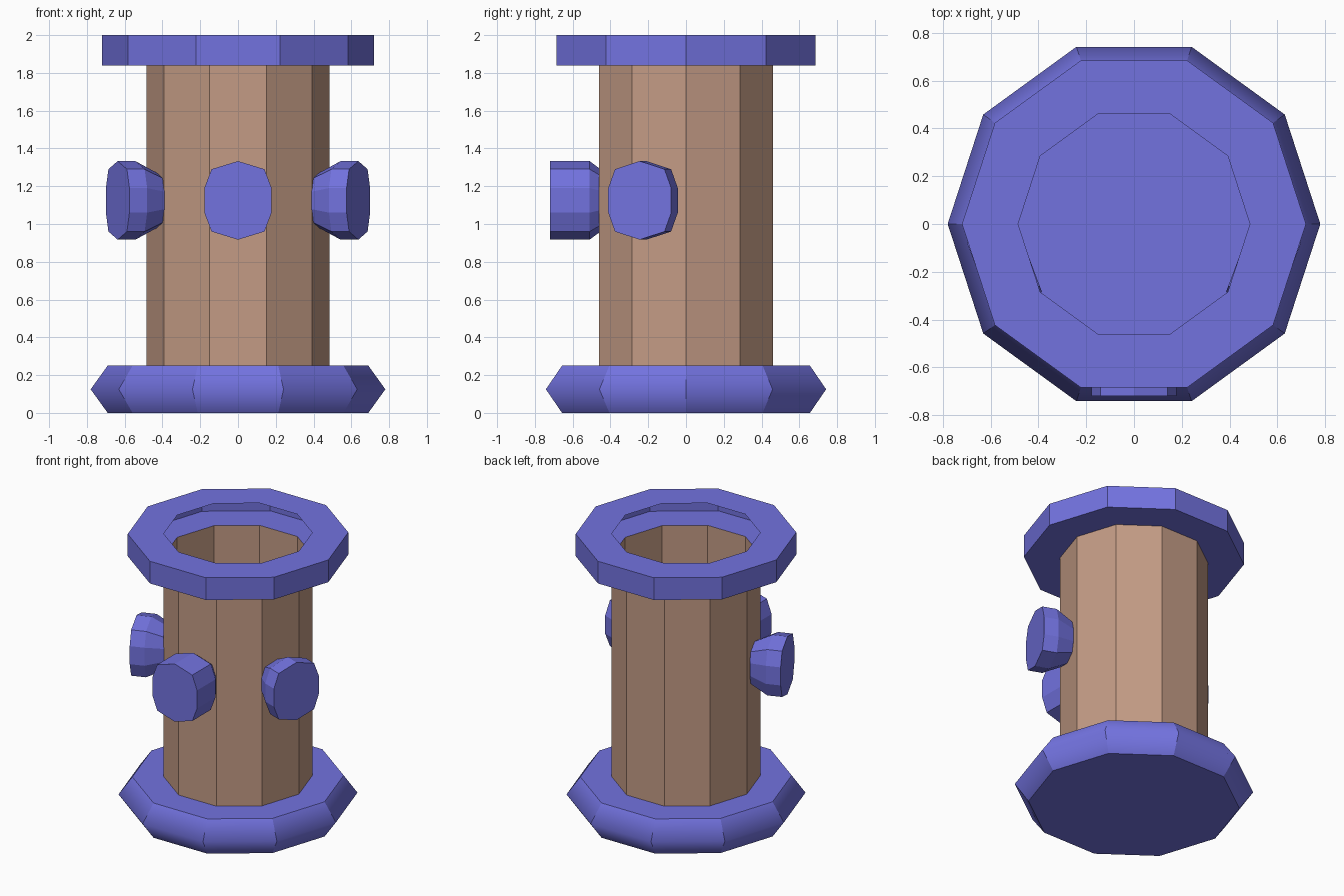
import bpy, bmesh, math
from mathutils import Vector

if "Cube" in bpy.data.objects:
    bpy.data.objects.remove(bpy.data.objects["Cube"])


def material(name, rgb):
    m = bpy.data.materials.new(name)
    m.diffuse_color = (*rgb, 1)
    m.use_nodes = True
    m.node_tree.nodes["Principled BSDF"].inputs["Base Color"].default_value = m.diffuse_color
    return m


PURPLE = material("violet blue", (0.17, 0.17, 0.74))
BROWN = material("clay brown", (0.55, 0.33, 0.235))


def skin(bm, lower, upper):
    """Join two rings of vertices with quads."""
    n = len(lower)
    return [bm.faces.new((lower[i], lower[(i + 1) % n], upper[(i + 1) % n], upper[i]))
            for i in range(n)]


def finish(name, bm, mats):
    me = bpy.data.meshes.new(name)
    bm.to_mesh(me)
    bm.free()
    for m in mats:
        me.materials.append(m)
    ob = bpy.data.objects.new(name, me)
    bpy.context.collection.objects.link(ob)
    return ob


# Body: one ten-sided shell, flared foot, hollow column and open top rim
SIDES = 10
PROFILE = [(0.69, 0), (0.78, 0.125), (0.69, 0.25), (0.485, 0.25),
           (0.485, 1.84), (0.72, 1.84), (0.72, 2.0), (0.485, 2.0)]
COLUMN_BAND = 3
bm = bmesh.new()
rings = []
for r, z in PROFILE:
    rings.append([bm.verts.new((r * math.cos(math.tau * i / SIDES),
                                r * math.sin(math.tau * i / SIDES), z))
                  for i in range(SIDES)])
bm.faces.new(rings[0][::-1])
for k in range(len(rings) - 1):
    for f in skin(bm, rings[k], rings[k + 1]):
        f.material_index = 1 if k == COLUMN_BAND else 0
        f.smooth = k < 2
# Foot is rounded only across its middle edge
middle = set(rings[1])
for e in bm.edges:
    e.smooth = e.verts[0] in middle and e.verts[1] in middle
finish("hydrant_body", bm, [PURPLE, BROWN])

# Knobs: ten-sided plugs, slightly narrower than tall, tapering into the column
HALF = [(0.14, 0.165), (0.178, 0.065), (0.178, -0.065), (0.14, -0.165)]
OUTLINE = [(0, 0.208)] + [(-u, v) for u, v in HALF] + [(0, -0.208)] + HALF[::-1]


def knob(name, face_centre, angle, sections):
    """sections: (distance behind the face, scale) from column to face."""
    out = Vector((math.cos(angle), math.sin(angle), 0))
    side = Vector((-out.y, out.x, 0))
    up = Vector((0, 0, 1))
    bm = bmesh.new()
    rings = [[bm.verts.new(Vector(face_centre) - out * d + side * u * s + up * v * s)
              for u, v in OUTLINE] for d, s in sections]
    for a, b in zip(rings, rings[1:]):
        skin(bm, a, b)
    bm.faces.new(rings[-1])
    bm.faces.new(rings[0][::-1])
    bmesh.ops.recalc_face_normals(bm, faces=bm.faces)
    finish(name, bm, [PURPLE])


Z = 1.125
knob("front_knob", (0, -0.72, Z), -math.pi / 2, [(0.26, 0.82), (0.21, 1), (0, 1)])
SIDE = [(0.222, 0.7), (0.1, 1), (0, 1)]
TURN = math.radians(-20.5)
knob("right_knob", (0.637, -0.245, Z), TURN, SIDE)
knob("left_knob", (-0.637, -0.245, Z), math.pi - TURN, SIDE)
